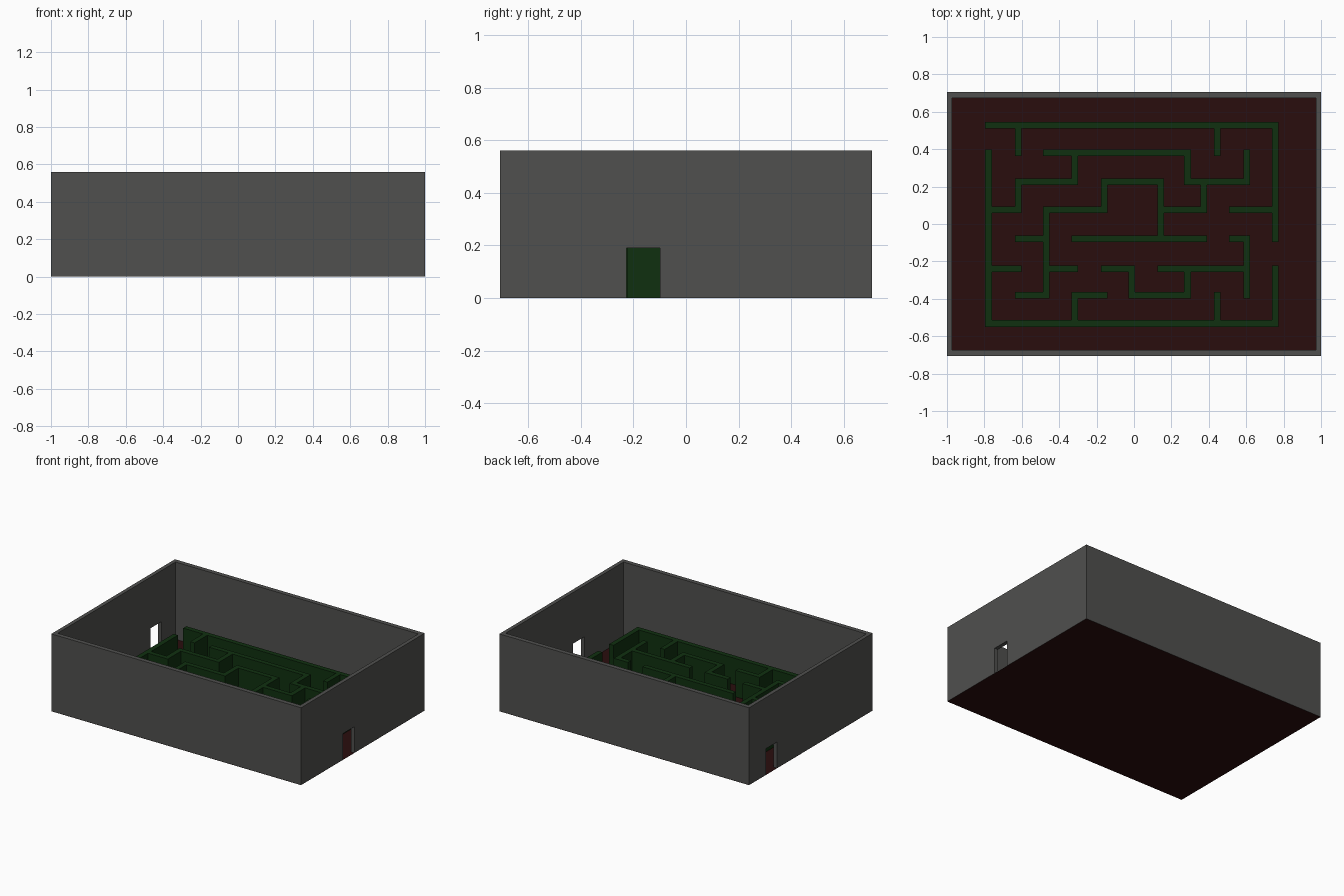
import bpy, bmesh

if "Cube" in bpy.data.objects:
    bpy.data.objects.remove(bpy.data.objects["Cube"])


def material(name, rgb):
    m = bpy.data.materials.new(name)
    m.diffuse_color = (*rgb, 1)
    m.use_nodes = True
    m.node_tree.nodes["Principled BSDF"].inputs["Base Color"].default_value = m.diffuse_color
    return m


def finish(name, bm, mat=None):
    me = bpy.data.meshes.new(name)
    bm.to_mesh(me)
    bm.free()
    ob = bpy.data.objects.new(name, me)
    bpy.context.collection.objects.link(ob)
    if mat:
        me.materials.append(mat)
    return ob


def walls(name, rects, z0, z1, mat):
    """Merge plan rectangles (x0, x1, y0, y1) into one clean extruded solid."""
    xs = sorted({round(v, 4) for r in rects for v in r[:2]})
    ys = sorted({round(v, 4) for r in rects for v in r[2:]})
    bm = bmesh.new()
    verts = {}

    def vert(i, j):
        if (i, j) not in verts:
            verts[i, j] = bm.verts.new((xs[i], ys[j], z0))
        return verts[i, j]

    for i in range(len(xs) - 1):
        for j in range(len(ys) - 1):
            cx, cy = (xs[i] + xs[i + 1]) / 2, (ys[j] + ys[j + 1]) / 2
            if any(a < cx < b and c < cy < d for a, b, c, d in rects):
                bm.faces.new([vert(i, j), vert(i + 1, j), vert(i + 1, j + 1), vert(i, j + 1)])
    ext = bmesh.ops.extrude_face_region(bm, geom=bm.faces[:], use_keep_orig=True)
    top = [g for g in ext["geom"] if isinstance(g, bmesh.types.BMVert)]
    bmesh.ops.translate(bm, verts=top, vec=(0, 0, z1 - z0))
    bmesh.ops.recalc_face_normals(bm, faces=bm.faces[:])
    return finish(name, bm, mat)


grey = material("wall_grey", (0.08, 0.08, 0.077))
green = material("hedge_green", (0.005, 0.03, 0.005))
red = material("floor_red", (0.023, 0.004, 0.004))

X, Y, H = 1.0, 0.707, 0.56
IX, IY = 0.972, 0.674

# Floor
bm = bmesh.new()
bm.faces.new([bm.verts.new((x, y, 0)) for x, y in ((-X, -Y), (X, -Y), (X, Y), (-X, Y))])
finish("floor", bm, red)

# Room shell with a doorway at each end
room = walls("room_walls", [(-X, -IX, -Y, Y), (IX, X, -Y, Y), (-X, X, -Y, -IY), (-X, X, IY, Y)],
             0.001, H, grey)
for name, x, y0, y1 in (("right_door_cutter", 0.986, -0.226, -0.098),
                        ("left_door_cutter", -0.986, 0.388, 0.512)):
    bm = bmesh.new()
    bmesh.ops.create_cube(bm, size=1)
    for v in bm.verts:
        v.co = (x + v.co.x * 0.1, y0 if v.co.y < 0 else y1, -0.1 if v.co.z < 0 else 0.19)
    cutter = finish(name, bm)
    cutter.hide_render = True
    cutter.hide_set(True)
    mod = room.modifiers.new(name, 'BOOLEAN')
    mod.operation, mod.solver, mod.object = 'DIFFERENCE', 'EXACT', cutter

# Maze: grid lines, then runs of wall between grid indices
C = [-.778, -.62, -.47, -.316, -.16, -.011, .144, .286, .374, .444, .525, .604, .754]
R = [.527, .382, .225, .075, -.078, -.24, -.382, -.532]
across = {0: [(0, 12)], 1: [(2, 7)], 2: [(1, 3), (4, 6), (7, 11)],
          3: [(0, 1), (2, 4), (6, 8), (10, 12)], 4: [(1, 2), (3, 8), (10, 11)],
          5: [(0, 1), (2, 3), (4, 5), (6, 11)], 6: [(1, 2), (3, 4), (5, 7)], 7: [(0, 12)]}
along = {0: [(1, 7)], 1: [(0, 1), (2, 3)], 2: [(3, 6)], 3: [(1, 2), (6, 7)], 4: [(2, 3)],
         5: [(5, 6)], 6: [(2, 4)], 7: [(1, 2), (5, 6)], 8: [(2, 3)], 9: [(0, 1), (6, 7)],
         11: [(1, 2), (4, 6)], 12: [(0, 4), (5, 7)]}
T = 0.0175
rects = [(C[a] - T, C[b] + T, R[r] - T, R[r] + T) for r, runs in across.items() for a, b in runs]
rects += [(C[c] - T, C[c] + T, R[b] - T, R[a] + T) for c, runs in along.items() for a, b in runs]
maze = walls("maze_hedges", rects, 0.001, 0.192, green)

# Remove the grid subdivisions from the flat faces
for ob in (room, maze):
    bm = bmesh.new()
    bm.from_mesh(ob.data)
    bmesh.ops.dissolve_limit(bm, angle_limit=0.01, verts=bm.verts[:], edges=bm.edges[:])
    bm.to_mesh(ob.data)
    bm.free()
